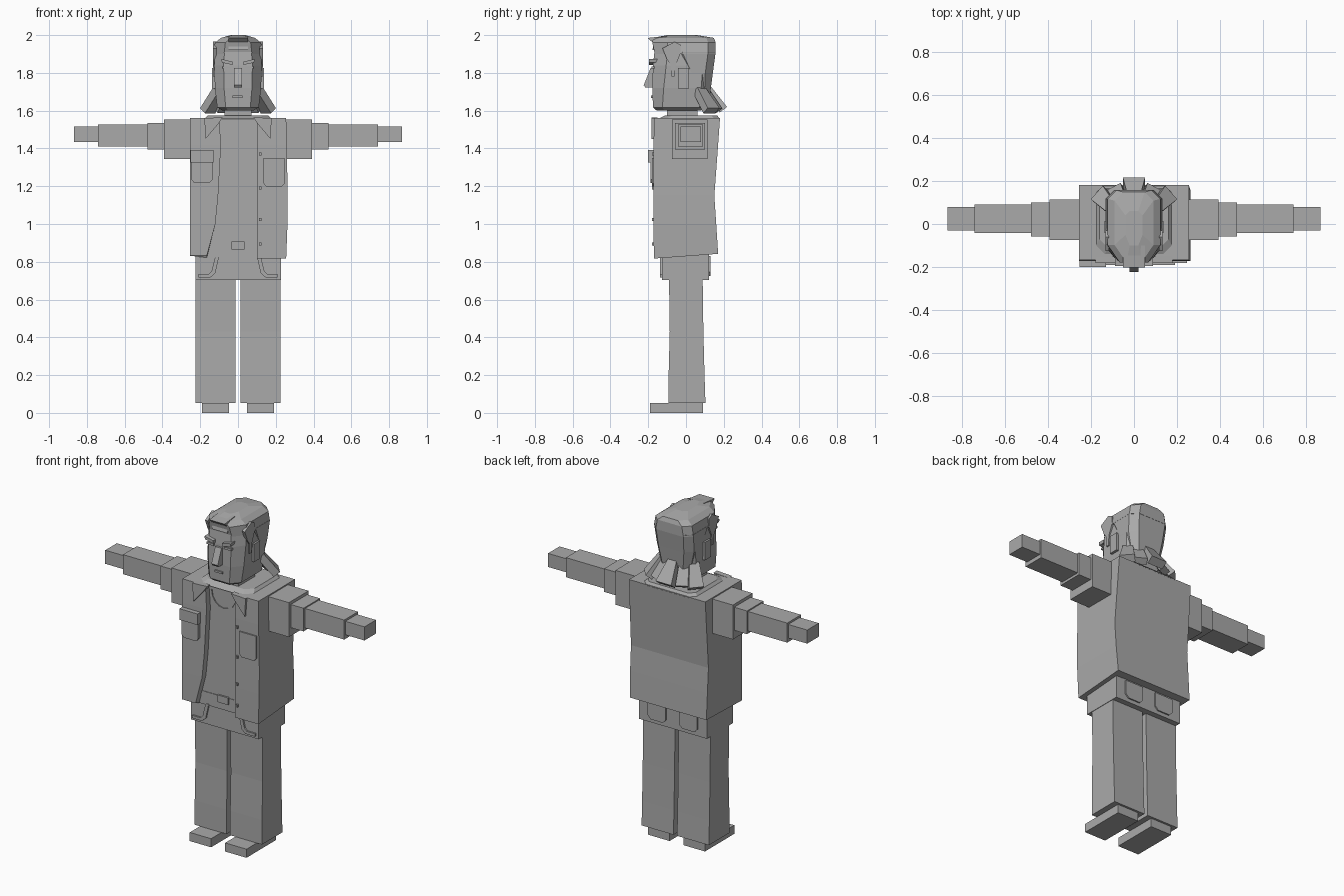
import bpy, bmesh, math
from mathutils import Vector

if "Cube" in bpy.data.objects:
    bpy.data.objects.remove(bpy.data.objects["Cube"])

grey = bpy.data.materials.new("plain_grey")
grey.diffuse_color = (0.4, 0.4, 0.4, 1)
grey.use_nodes = True
grey.node_tree.nodes["Principled BSDF"].inputs["Base Color"].default_value = grey.diffuse_color


def loft(name, rings):
    """Skin a closed solid through rings of equal point count."""
    bm = bmesh.new()
    vs = [[bm.verts.new(p) for p in r] for r in rings]
    n = len(vs[0])
    for a, b in zip(vs, vs[1:]):
        for i in range(n):
            j = (i + 1) % n
            bm.faces.new((a[i], a[j], b[j], b[i]))
    bm.faces.new(vs[0][::-1])
    bm.faces.new(vs[-1])
    bmesh.ops.recalc_face_normals(bm, faces=bm.faces)
    me = bpy.data.meshes.new(name)
    bm.to_mesh(me)
    bm.free()
    me.materials.append(grey)
    ob = bpy.data.objects.new(name, me)
    bpy.context.collection.objects.link(ob)
    return ob


def box(name, x, y, z):
    return loft(name, [[(x[0], y[0], h), (x[1], y[0], h), (x[1], y[1], h), (x[0], y[1], h)] for h in z])


def plate(name, pts, y0, y1):
    """Front-facing outline in x, z given depth along y."""
    return loft(name, [[(x, y, z) for x, z in pts] for y in (y0, y1)])


def side_plate(name, pts, x0, x1):
    """Side outline in y, z given depth along x."""
    return loft(name, [[(x, y, z) for y, z in pts] for x in (x0, x1)])


def octagon(z, hx, yf, yb, cx, cf, cb):
    """Chamfered ring: half width, front, back, front chamfer in x and y, back chamfer."""
    half = [(hx - cx, yf), (hx, yf + cf), (hx, yb - cb), (hx - cb, yb)]
    return [(x, y, z) for x, y in half] + [(-x, y, z) for x, y in half[::-1]]


def tuft(name, p0, p1, w0, w1, thick, angle):
    """Tapered hair block facing outward at an angle from the back."""
    p0, p1 = Vector(p0), Vector(p1)
    w = Vector((math.cos(angle), -math.sin(angle), 0))
    n = (p1 - p0).cross(w).normalized() * thick
    rings = []
    for p, h in ((p0, w0), (p1, w1)):
        rings.append([p - w * h - n, p + w * h - n, p + w * h + n, p - w * h + n])
    return loft(name, rings)


# Shoes, trouser legs, sleeves, arms and hands
for s, side in ((-1, "left"), (1, "right")):
    box(side + "_shoe", sorted((s * .047, s * .19)), (-.19, .09), (0, .052))
    rings = []
    for z, yf, yb in ((.052, -.092, .103), (.2, -.092, .098), (.43, -.086, .092), (.72, -.09, .088)):
        rings.append([(s * .012, yf, z), (s * .225, yf, z), (s * .225, yb, z), (s * .012, yb, z)])
    loft(side + "_trouser_leg", rings)
    for part, x0, x1, y, z in (
            ("sleeve", .24, .393, (-.075, .113), (1.345, 1.553)),
            ("cuff", .39, .478, (-.057, .1), (1.395, 1.535)),
            ("forearm", .47, .74, (-.042, .09), (1.41, 1.528)),
            ("hand", .73, .867, (-.03, .08), (1.434, 1.516))):
        box(side + "_" + part, sorted((s * x0, s * x1)), y, z)
    # Trouser pockets
    rim = [(.10, .83), (.12, .83), (.14, .75), (.155, .735), (.21, .735), (.21, .718), (.145, .718), (.12, .74)]
    plate(side + "_front_pocket_trim", [(s * x, z) for x, z in rim], -.138, -.12)
    flap = [(.045, .83), (.165, .83), (.165, .745), (.145, .725), (.065, .725), (.045, .745)]
    plate(side + "_back_pocket", [(s * x, z) for x, z in flap], .12, .13)

# Hips and belt
box("hips", (-.225, .228), (-.128, .122), (.703, .88))
box("belt", (-.15, .1), (-.138, -.11), (.872, .902))
box("belt_buckle", (-.035, .035), (-.146, -.11), (.865, .908))

# Open jacket with the shirt set back between its front panels
jacket = []
for z, dz, hx, front, back, xl, xr in (
        (.822, .02, .255, -.17, .17, -.165, .1),
        (1.0, 0, .262, -.172, .16, -.12, .1),
        (1.15, 0, .263, -.172, .15, -.105, .1),
        (1.42, 0, .258, -.172, .17, -.09, .1),
        (1.56, 0, .255, -.168, .18, -.1, .1)):
    jacket.append([(xl, front, z + dz / 2), (-.255, front, z + dz / 2), (-.255, back, z + dz),
                   (hx, back, z + dz), (hx, front, z - dz / 4), (xr, front, z - dz / 4),
                   (xr, -.135, z), (xl, -.135, z)])
loft("jacket", jacket)

# Shirt neckline
arc = [math.pi * (1 + i / 8) for i in range(9)]
line = [(.085 * math.cos(a), 1.53 + .1 * math.sin(a)) for a in arc]
line += [(.078 * math.cos(a), 1.53 + .091 * math.sin(a)) for a in arc[::-1]]
plate("shirt_neckline", line, -.141, -.13)

# Collar and lapels
loft("collar", [octagon(1.555, .18, -.15, .18, .04, .04, .03), octagon(1.575, .16, -.11, .165, .04, .04, .03)])
for s, side in ((-1, "left"), (1, "right")):
    plate(side + "_lapel", [(s * x, z) for x, z in ((.08, 1.565), (.178, 1.56), (.172, 1.45), (.1, 1.535))],
          -.182, -.15)

# Chest pockets and jacket buttons
pocket = [(-.247, 1.37), (-.135, 1.37), (-.135, 1.235), (-.15, 1.218), (-.232, 1.218), (-.247, 1.235)]
plate("left_chest_pocket", pocket, -.188, -.165)
box("left_pocket_flap", (-.252, -.13), (-.2, -.165), (1.325, 1.392))
plate("right_chest_pocket", [(-x, z - .02) for x, z in pocket], -.18, -.165)
for z in (1.37, 1.19, 1.025, .895):
    box("jacket_button", (.112, .124), (-.18, -.165), (z - .008, z + .008))

# Neck and head
box("neck", (-.072, .072), (-.1, .06), (1.55, 1.62))
loft("head", [octagon(1.6, .082, -.155, .08, .03, .04, .02),
              octagon(1.618, .11, -.175, .09, .045, .05, .02),
              octagon(1.72, .122, -.178, .1, .048, .06, .02),
              octagon(1.84, .126, -.175, .11, .05, .07, .02),
              octagon(1.93, .12, -.165, .11, .05, .07, .02)])

# Face
side_plate("nose", [(-.17, 1.825), (-.188, 1.825), (-.224, 1.735), (-.215, 1.722), (-.17, 1.722)], -.021, .021)
box("mouth", (-.028, .024), (-.185, -.17), (1.668, 1.68))
for s, side in ((-1, "left"), (1, "right")):
    brow = [(.028, 1.842), (.085, 1.855), (.088, 1.873), (.03, 1.86)]
    plate(side + "_eyebrow", [(s * x, z) for x, z in brow], -.195, -.14)
    box(side + "_eye", sorted((s * .035, s * .082)), (-.182, -.14), (1.822, 1.835))
    box(side + "_ear", sorted((s * .115, s * .137)), (-.042, .015), (1.717, 1.825))
    # Side locks in front of the ears
    lock = [(-.125, 1.93), (-.06, 1.965), (-.03, 1.95), (-.03, 1.9), (-.055, 1.84), (-.06, 1.78),
            (-.078, 1.78), (-.08, 1.84), (-.1, 1.87)]
    side_plate(side + "_side_lock", lock, s * .115, s * .133)

# Hair: crown, back and front quiff
loft("hair_crown", [octagon(1.9, .132, -.165, .157, .058, .075, .04),
                    octagon(1.96, .122, -.178, .157, .055, .08, .04),
                    octagon(1.985, .09, -.178, .148, .055, .08, .04),
                    octagon(2.0, .04, -.1, .06, .02, .05, .02)])
loft("hair_back", [octagon(1.69, .1, .04, .128, .01, .01, .03),
                   octagon(1.8, .125, .02, .142, .01, .01, .04),
                   octagon(1.91, .132, -.03, .157, .01, .01, .04)])
side_plate("quiff", [(-.203, 1.985), (-.1, 1.996), (-.12, 1.92), (-.178, 1.92), (-.17, 1.955)], -.05, .052)

# Loose tufts at the nape
tuft("centre_tuft", (0, .1, 1.73), (0, .198, 1.605), .025, .052, .024, 0)
for s, side in ((-1, "left"), (1, "right")):
    tuft(side + "_inner_tuft", (s * .05, .085, 1.72), (s * .085, .16, 1.6), .025, .035, .02, s * .5)
    tuft(side + "_outer_tuft", (s * .1, .07, 1.71), (s * .16, .135, 1.6), .028, .042, .022, s * .85)
